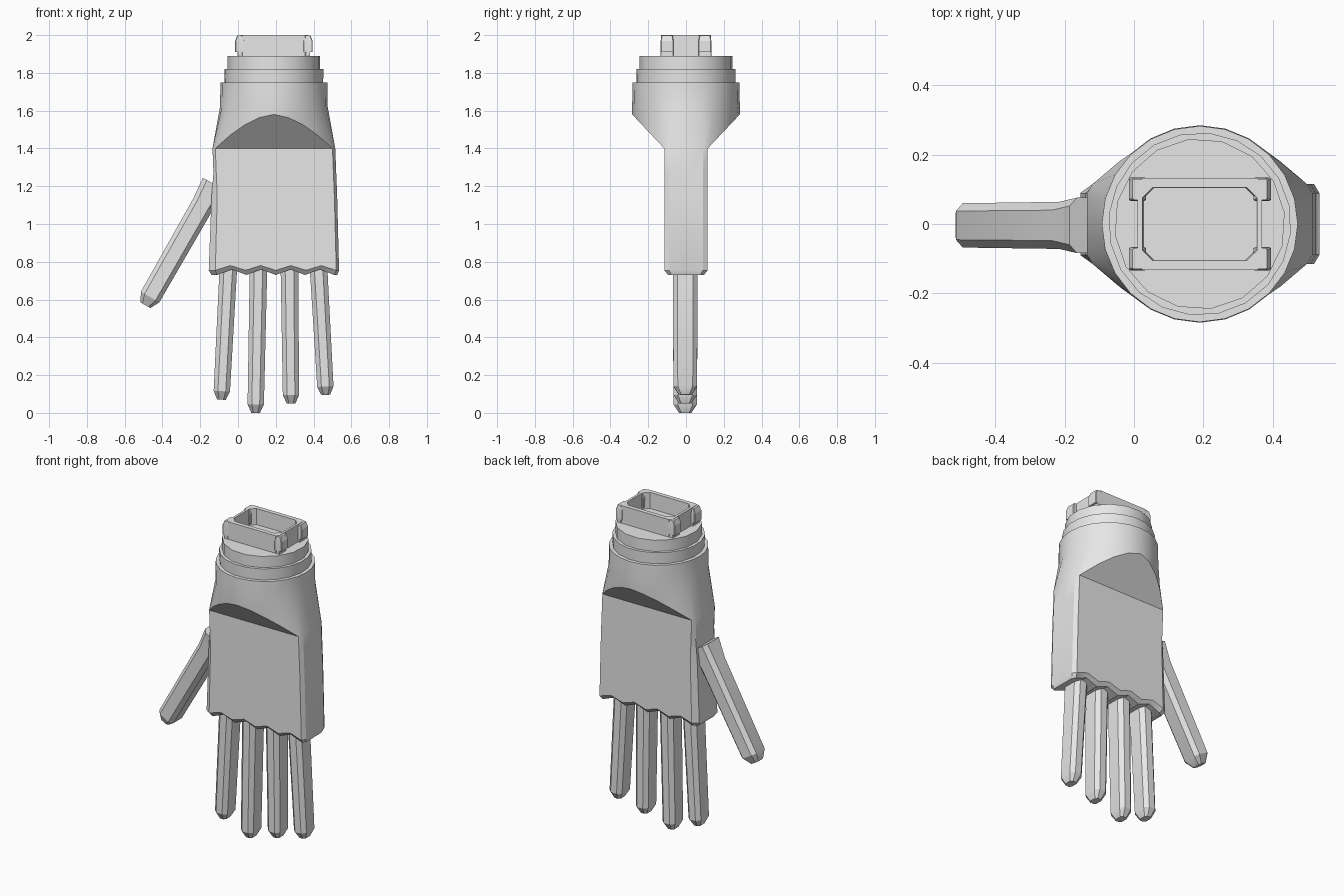
import bpy, bmesh
from math import sin, cos, pi, radians
from mathutils import Vector

if "Cube" in bpy.data.objects:
    bpy.data.objects.remove(bpy.data.objects["Cube"])

grey = bpy.data.materials.new("plain_grey")
grey.use_nodes = True
grey.diffuse_color = (0.8, 0.8, 0.8, 1)
grey.node_tree.nodes["Principled BSDF"].inputs["Base Color"].default_value = (0.8, 0.8, 0.8, 1)

CX = 0.19            # wrist axis
THICK = 0.115        # half thickness of the palm


def finish(name, bm, smooth=30):
    bmesh.ops.remove_doubles(bm, verts=bm.verts, dist=0.0005)
    bmesh.ops.recalc_face_normals(bm, faces=bm.faces)
    mesh = bpy.data.meshes.new(name)
    bm.to_mesh(mesh)
    bm.free()
    mesh.materials.append(grey)
    obj = bpy.data.objects.new(name, mesh)
    bpy.context.collection.objects.link(obj)
    bpy.ops.object.select_all(action='DESELECT')
    obj.select_set(True)
    bpy.context.view_layer.objects.active = obj
    bpy.ops.object.shade_smooth_by_angle(angle=radians(smooth))
    return obj


def loft(bm, rings):
    """Skin a list of equal-length point rings and return their vertices."""
    rows = [[bm.verts.new(p) for p in ring] for ring in rings]
    for a, b in zip(rows, rows[1:]):
        for i in range(len(a)):
            j = (i + 1) % len(a)
            bm.faces.new((a[i], a[j], b[j], b[i]))
    return rows


def palm_ring(left, right, depth, cut_left, cut_right, z, zig=0.0, arch=0.0):
    """Rounded rectangle: 9 points front and back, 3 on each side."""
    front, back = [], []
    for i in range(9):
        u = i / 4 - 1
        x = left + cut_left + (right - cut_right - left - cut_left) * i / 8
        rise = arch * (1 - abs(u) ** 1.7)
        h = z + rise * 0.18 + (zig if i % 2 else 0)
        y = depth + rise * 0.17
        front.append((x, -y, h))
        back.insert(0, (x, y, h))
    side = [-0.78 * depth, 0, 0.78 * depth]
    return (front + [(right, y, z) for y in side]
            + back + [(left, -y, z) for y in side])


def circle(radius, z, count=24, start=-150):
    return [(CX + radius * cos(radians(start) + 2 * pi * i / count),
             radius * sin(radians(start) + 2 * pi * i / count), z) for i in range(count)]


# Palm flowing into the round wrist, with a scalloped lower edge
bm = bmesh.new()
rows = loft(bm, [
    palm_ring(-0.14, 0.525, 0.095, 0.03, 0.015, 0.73, zig=0.03),
    palm_ring(-0.155, 0.535, THICK, 0.035, 0.015, 0.755, zig=0.025),
    palm_ring(-0.14, 0.525, THICK, 0.03, 0.015, 1.15),
    palm_ring(-0.13, 0.52, THICK, 0.015, 0.015, 1.27),
    palm_ring(-0.135, 0.515, THICK, 0.015, 0.015, 1.4),
    palm_ring(-0.135, 0.515, THICK, 0.015, 0.015, 1.4, arch=1),
    circle(0.285, 1.62),
    circle(0.283, 1.75)])
low = rows[0]
for i in range(8):                       # corrugated underside
    bm.faces.new((low[i], low[i + 1], low[19 - i], low[20 - i]))
bm.faces.new(low[8:13])
bm.faces.new(low[20:] + low[:1])
bm.faces.new(rows[-1])
finish("palm_and_wrist", bm)


# Stepped wrist collars
def collar(name, r_low, r_high, z_low, z_high, count):
    bm = bmesh.new()
    rows = loft(bm, [circle(r_low, z_low, count), circle(r_high, z_high, count)])
    bm.faces.new(rows[0])
    bm.faces.new(rows[1])
    finish(name, bm, 32)


collar("lower_collar", 0.262, 0.264, 1.74, 1.82, 20)
collar("upper_collar", 0.247, 0.247, 1.81, 1.89, 16)


# Hollow connector on top of the wrist
def chamfered_rect(w, d, c, z, cx=CX, cy=0):
    quarter = [(w, d - c), (w - c, d)]
    pts = quarter + [(-x, y) for x, y in reversed(quarter)]
    pts += [(-x, -y) for x, y in pts]
    return [(cx + x, cy + y, z) for x, y in pts]


bm = bmesh.new()
rows = loft(bm, [
    chamfered_rect(0.18, 0.133, 0.015, 1.88),
    chamfered_rect(0.18, 0.133, 0.015, 2.0),
    chamfered_rect(0.165, 0.106, 0.03, 2.0),
    chamfered_rect(0.163, 0.104, 0.03, 1.9)])
bm.faces.new(rows[0])
bm.faces.new(rows[-1])
finish("connector", bm, 20)

# Clip tabs on the connector corners, stepped at mid height
for sx, side in ((-1, "right"), (1, "left")):
    for sy, end in ((-1, "front"), (1, "back")):
        bm = bmesh.new()
        x, y = CX + sx * 0.18, sy * 0.1
        rows = loft(bm, [
            chamfered_rect(0.012, 0.034, 0.002, 1.88, x, y),
            chamfered_rect(0.012, 0.034, 0.002, 1.91, x, y),
            chamfered_rect(0.025, 0.034, 0.004, 1.91, x, y),
            chamfered_rect(0.025, 0.034, 0.004, 1.97, x, y),
            chamfered_rect(0.014, 0.03, 0.004, 1.998, x, y)])
        bm.faces.new(rows[0])
        bm.faces.new(rows[-1])
        finish(f"clip_tab_{end}_{side}", bm, 20)


# Digits: tapered eight-sided bars with blunt tips
def digit(name, start, end, root, body, tip=0.045):
    a, b = Vector((start[0], 0, start[1])), Vector((end[0], 0, end[1]))
    along = (b - a).normalized()
    across = Vector((-along.z, 0, along.x))
    length = (b - a).length
    sections = [(0, root, 1), (0.12, body, 1), (length - tip, body, 0.94), (length, body, 0.5)]
    rings = []
    for dist, (w, d), scale in sections:
        flat = chamfered_rect(w * scale, d * scale, 0.024 * scale, 0, 0, 0)
        rings.append([a + along * dist + across * p[0] + Vector((0, p[1] - 0.004, 0)) for p in flat])
    bm = bmesh.new()
    rows = loft(bm, rings)
    bm.faces.new(rows[0])
    bm.faces.new(rows[-1])
    finish(name, bm)


fingers = {
    "index_finger": ((-0.05, 0.79), (-0.088, 0.07)),
    "middle_finger": ((0.109, 0.79), (0.093, 0.0)),
    "ring_finger": ((0.272, 0.79), (0.281, 0.05)),
    "little_finger": ((0.425, 0.79), (0.465, 0.095))}
for name, (start, end) in fingers.items():
    digit(name, start, end, (0.047, 0.066), (0.046, 0.066))
digit("thumb", (-0.125, 1.21), (-0.49, 0.57), (0.07, 0.08), (0.06, 0.068), 0.05)
